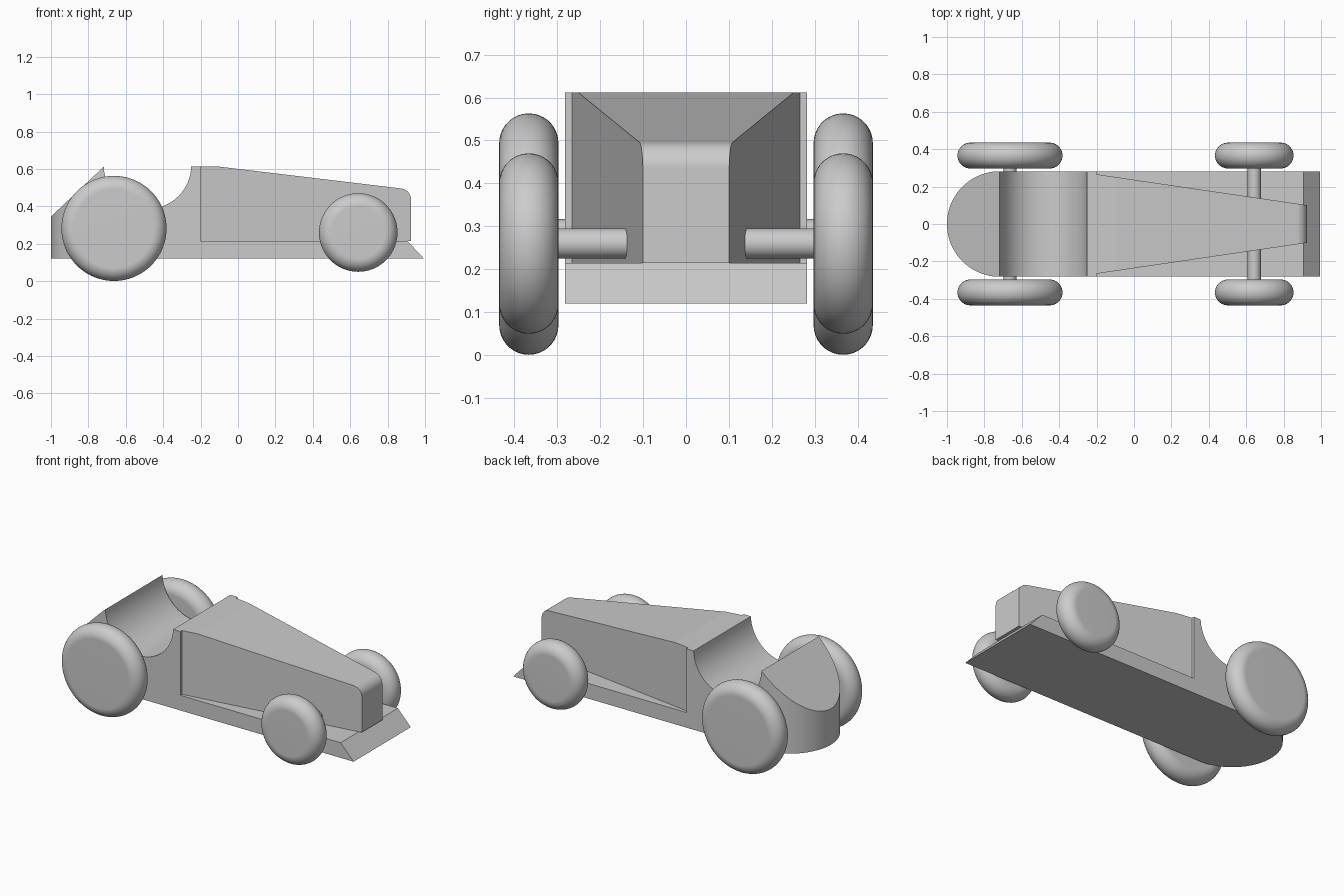
import bpy, bmesh, math
from mathutils import Matrix, Vector

if "Cube" in bpy.data.objects:
    bpy.data.objects.remove(bpy.data.objects["Cube"])

grey = bpy.data.materials.new("light grey")
grey.diffuse_color = (0.6, 0.6, 0.6, 1)
grey.use_nodes = True
grey.node_tree.nodes["Principled BSDF"].inputs["Base Color"].default_value = grey.diffuse_color


def arc(cx, cy, r, a0, a1, n):
    """Points on an arc from angle a0 to a1 in degrees."""
    angles = [math.radians(a0 + (a1 - a0) * i / n) for i in range(n + 1)]
    return [(cx + r * math.cos(a), cy + r * math.sin(a)) for a in angles]


def make_object(name, bm):
    bmesh.ops.recalc_face_normals(bm, faces=bm.faces)
    mesh = bpy.data.meshes.new(name)
    bm.to_mesh(mesh)
    bm.free()
    mesh.materials.append(grey)
    obj = bpy.data.objects.new(name, mesh)
    bpy.context.collection.objects.link(obj)
    return obj


def prism(name, points, direction):
    """Extrude a closed outline of 3D points along a direction."""
    bm = bmesh.new()
    face = bm.faces.new([bm.verts.new(p) for p in points])
    new = bmesh.ops.extrude_face_region(bm, geom=[face])["geom"]
    bmesh.ops.translate(bm, vec=Vector(direction),
                        verts=[v for v in new if isinstance(v, bmesh.types.BMVert)])
    return make_object(name, bm)


def select(obj):
    bpy.ops.object.select_all(action="DESELECT")
    obj.select_set(True)
    bpy.context.view_layer.objects.active = obj


def boolean(obj, cutter, operation):
    mod = obj.modifiers.new("cut", "BOOLEAN")
    mod.object, mod.operation, mod.solver = cutter, operation, "EXACT"
    select(obj)
    bpy.ops.object.modifier_apply(modifier=mod.name)
    bpy.data.objects.remove(cutter)


def smooth(obj, degrees):
    select(obj)
    bpy.ops.object.shade_smooth_by_angle(angle=math.radians(degrees))
    mod = obj.modifiers.new("flat face normals", "WEIGHTED_NORMAL")
    mod.keep_sharp = True


# Body: side profile with nose, round cockpit scoop and sloping tail
HALF, SILL = 0.282, 0.215
profile = [(-1.0, 0.12), (0.995, 0.12), (0.905, SILL), (0.925, SILL)]
profile += arc(0.865, 0.436, 0.06, 0, 83, 20)
profile += [(-0.1, 0.612), (-0.25, 0.612)]
profile += arc(-0.484, 0.62, 0.234, -2, -178, 48)
profile += [(-1.0, 0.345)]
body = prism("body", [(x, -0.4, z) for x, z in profile], (0, 0.8, 0))

# Rounded tail in plan
plan = [(1.2, -HALF), (1.2, HALF)] + arc(-1 + HALF, 0, HALF, 90, 270, 48)
boolean(body, prism("plan_cutter", [(x, y, 0) for x, y in plan], (0, 0, 1)), "INTERSECT")

# Bonnet sides tapering towards the nose, above the sill
slope = (0.107 - HALF) / (0.925 + 0.105)
for side in (-1, 1):
    wedge = [(-0.2, HALF - slope * -0.095), (1.2, HALF + slope * 1.305), (1.2, 0.6), (-0.2, 0.6)]
    cutter = prism("taper_cutter", [(x, side * y, SILL - 0.0005) for x, y in wedge], (0, 0, 1))
    boolean(body, cutter, "DIFFERENCE")
smooth(body, 6)


# Wheels: lathe a flat disc with a half-round tread
def wheel(name, x, y, z, radius):
    w = 0.069
    outline = [(0, -w)] + arc(radius - w, 0, w, -90, 90, 18) + [(0, w)]
    bm = bmesh.new()
    verts = [bm.verts.new((r, t, 0)) for r, t in outline]
    edges = [bm.edges.new(pair) for pair in zip(verts, verts[1:])]
    bmesh.ops.spin(bm, geom=verts + edges, cent=(0, 0, 0), axis=(0, 1, 0),
                   angle=2 * math.pi, steps=72)
    bmesh.ops.remove_doubles(bm, verts=bm.verts, dist=0.0001)
    obj = make_object(name, bm)
    obj.location = (x, y, z)
    smooth(obj, 30)


# Axle rods running through the body
def axle(name, x, z):
    bm = bmesh.new()
    bmesh.ops.create_cone(bm, cap_ends=True, segments=32, radius1=0.035, radius2=0.035,
                          depth=0.64, matrix=Matrix.Rotation(math.pi / 2, 4, "X"))
    obj = make_object(name, bm)
    obj.location = (x, 0, z)
    smooth(obj, 30)


for label, x, z, radius in (("rear", -0.663, 0.282, 0.281), ("front", 0.643, 0.26, 0.21)):
    axle(label + "_axle", x, z)
    for side_name, side in (("right", -1), ("left", 1)):
        wheel(f"{label}_wheel_{side_name}", x, side * 0.366, z, radius)
